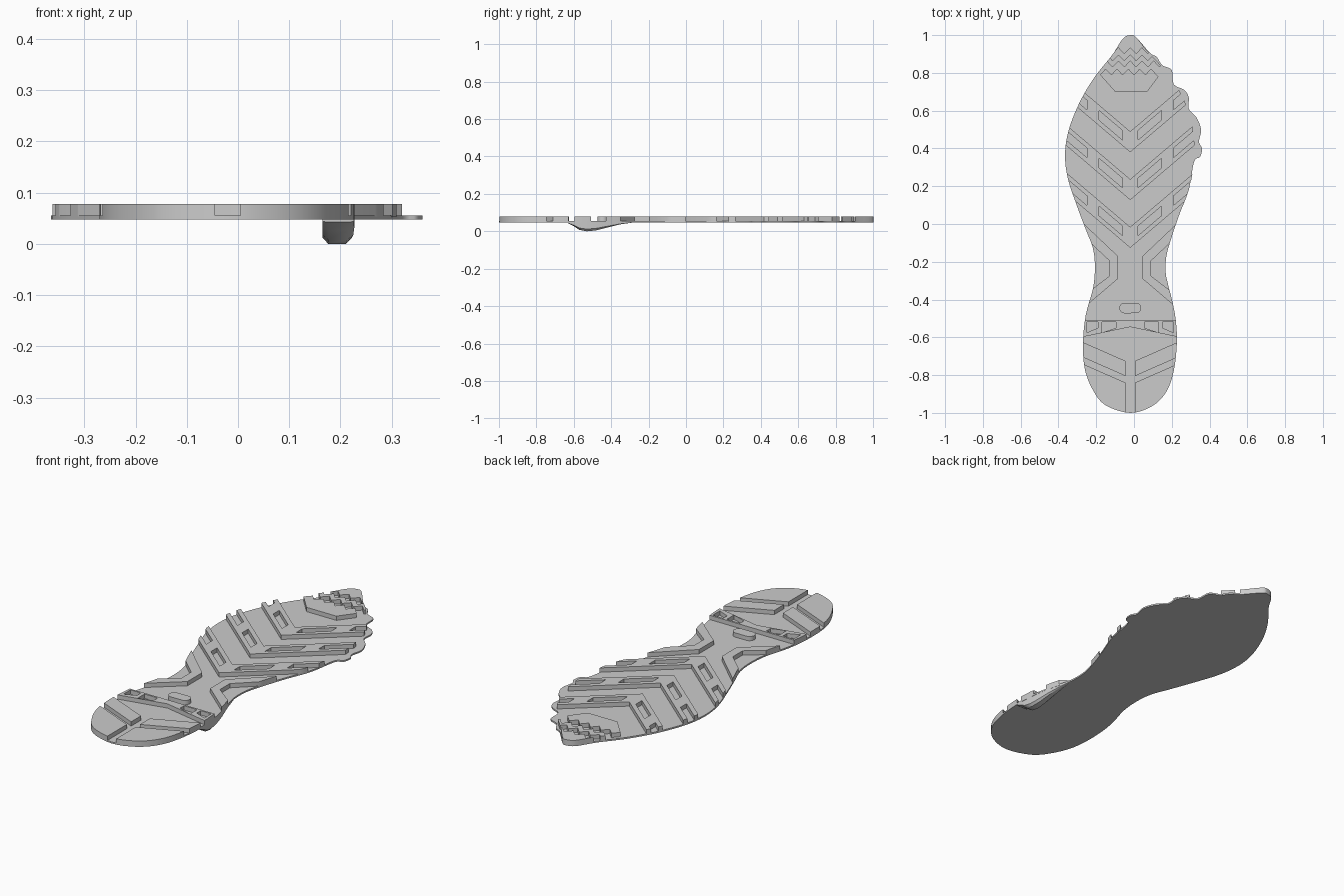
import bpy, bmesh, math

cube = bpy.data.objects.get("Cube")
if cube:
    bpy.data.objects.remove(cube, do_unlink=True)

rubber = bpy.data.materials.new("grey_rubber")
rubber.use_nodes = True
GREY = (0.6, 0.6, 0.6, 1)
rubber.diffuse_color = GREY
rubber.node_tree.nodes["Principled BSDF"].inputs["Base Color"].default_value = GREY

BOTTOM, FLOOR, TOP = 0.048, 0.056, 0.078
MID = -0.02  # centre line of the tread


def finish(name, bm):
    bmesh.ops.recalc_face_normals(bm, faces=bm.faces)
    mesh = bpy.data.meshes.new(name)
    bm.to_mesh(mesh)
    bm.free()
    obj = bpy.data.objects.new(name, mesh)
    bpy.context.collection.objects.link(obj)
    mesh.materials.append(rubber)
    return obj


def prisms(name, outlines, low, high):
    """Extrude flat outlines into closed blocks of one object."""
    bm = bmesh.new()
    for outline in outlines:
        face = bm.faces.new([bm.verts.new((x, y, low)) for x, y in outline])
        new = bmesh.ops.extrude_face_region(bm, geom=[face])["geom"]
        for v in new:
            if isinstance(v, bmesh.types.BMVert):
                v.co.z = high
    return finish(name, bm)


def smooth(points, steps=4):
    """Closed rounded curve through points given in hundredths."""
    out, n = [], len(points)
    for i in range(n):
        a, b, c, d = (points[(i + k) % n] for k in (-1, 0, 1, 2))
        for s in range(steps):
            t = s / steps
            out.append(tuple((2 * q + (r - p) * t + (2 * p - 5 * q + 4 * r - w) * t * t
                              + (3 * q - p - 3 * r + w) * t ** 3) / 200
                             for p, q, r, w in zip(a, b, c, d)))
    return out


def boolean(obj, cutter, mode):
    mod = obj.modifiers.new("cut", "BOOLEAN")
    mod.object, mod.operation, mod.solver = cutter, mode, "EXACT"
    bpy.context.view_layer.objects.active = obj
    bpy.ops.object.modifier_apply(modifier=mod.name)


def mirrored(points):
    return [(2 * MID - x, y) for x, y in points]


# Sole outlines: heel and inner side are shared, outer toe edge differs
inner = [(-2, 100), (-6, 98), (-11.5, 89.5), (-20.7, 78), (-28.5, 65), (-34.5, 50),
         (-36.5, 37), (-35, 24), (-30, 9), (-25.5, -3), (-21.7, -13), (-20.7, -23),
         (-21.7, -34), (-25.5, -48), (-27, -63), (-26, -77), (-21.7, -88), (-15, -96)]
outer = [(-2, -100), (9.5, -96.5), (17, -89), (21, -78), (22.7, -63), (22, -50),
         (19.6, -38), (17, -28), (17, -18), (19.6, -8), (24, 5), (29, 18), (31.8, 33)]
wavy = [(35, 35.5), (36, 40), (34.4, 43.5), (35.5, 50), (33, 56.5), (29, 61), (29, 67),
        (26.5, 71), (21, 74), (20, 81.5), (15, 84), (12, 88.5), (8.5, 90.5), (1, 99)]
plain = [(31.5, 48), (28, 62), (22, 74), (15, 83), (7.5, 91), (1, 99)]

plate = prisms("sole_plate", [smooth(inner + outer + wavy)], BOTTOM, FLOOR)
limit = prisms("tread_limit", [smooth(inner + outer + plain)], 0.03, 0.12)

# Chevron bars of the forefoot, with slots in each arm
bars, slots = [], []


def arm(start, end, y_top, y_bottom, slope=0.85):
    return [(MID + start, y_bottom + start * slope), (MID + end, y_bottom + end * slope),
            (MID + end, y_top + end * slope), (MID + start, y_top + start * slope)]


for row in range(3):
    top = 0.49 - row * 0.253
    low = top - 0.11
    a = arm(0, 0.5, top, low)
    bars.append(a + mirrored(a)[::-1][1:3])
    bars[-1] = [a[0], a[1], a[2], a[3], mirrored(a)[2], mirrored(a)[1]]
    for start, end in ((0.04, 0.165), (0.23, 0.5)):
        slot = arm(start, end, top - 0.03, low + 0.03)
        slots += [slot, mirrored(slot)]


# Toe pad and zigzag strips
def zigzag(y, left, right, teeth):
    return [(left + (right - left) * i / teeth, y + (0.032 if i % 2 else 0))
            for i in range(teeth + 1)]


bars.append([(-0.1, 0.7), (0.07, 0.7), (0.13, 0.78)] + zigzag(0.79, -0.18, 0.12, 10)[::-1])
bars.append(zigzag(0.83, -0.3, 0.26, 18) + zigzag(0.865, -0.3, 0.26, 18)[::-1])
bars.append(zigzag(0.9, -0.3, 0.26, 18) + [(0.26, 1.1), (-0.3, 1.1)])

# Arch braces and heel bars, built on one side and mirrored
arch = [(0.35, 0.1), (0.065, -0.17), (0.065, -0.29), (0.3, -0.49),
        (0.3, -0.42), (0.11, -0.275), (0.11, -0.195), (0.35, 0.03)]
heel_bar = [(0.025, -0.725), (0.4, -0.56), (0.4, -0.64), (0.025, -0.805)]
heel_pad = [(0.025, -0.84), (0.4, -0.675), (0.4, -1.1), (0.025, -1.1)]
for part in (arch, heel_bar, heel_pad):
    side = [(MID + x, y) for x, y in part]
    bars += [side, mirrored(side)]

# Heel cross strip with four windows
bars.append([(-0.4, -0.508), (0.36, -0.508), (0.36, -0.625), (MID, -0.545), (-0.4, -0.625)])
for start, end in ((0.075, 0.15), (0.17, 0.23)):
    window = [(MID + start, -0.518), (MID + end, -0.518),
              (MID + end, -0.575), (MID + start, -0.55)]
    slots += [window, mirrored(window)]

tread = prisms("tread_bars", bars, FLOOR - 0.003, TOP)
cutter = prisms("slot_cutter", slots, 0.03, 0.12)
boolean(tread, limit, "INTERSECT")
boolean(tread, cutter, "DIFFERENCE")
for helper in (limit, cutter):
    bpy.data.objects.remove(helper, do_unlink=True)

# Rounded stud in front of the heel
pill = []
for i in range(24):
    t = math.tau * i / 24
    shift = 0.03 if math.cos(t) > 0 else -0.03
    pill.append((MID + shift + 0.028 * math.cos(t), -0.445 + 0.028 * math.sin(t)))
stud = prisms("arch_stud", [pill], FLOOR - 0.003, TOP)

# Ridge hanging under the outer edge of the heel
profile = [(-63, 17, 22.6), (-60, 11, 22.7), (-57, 3, 22.5), (-53, 0, 22.2), (-48, 2, 21.6),
           (-42, 8, 20.5), (-35, 15, 18.7), (-28, 19, 17.1)]
bm = bmesh.new()
rings = []
for y, z, edge in profile:
    y, z, edge, back = y / 100, z / 400, edge / 100, 0.165
    rise, inset = (BOTTOM - z) * 0.25, (edge - back) * 0.2
    section = [(edge, FLOOR - 0.004), (edge, z + rise), (edge - inset, z),
               (back + inset, z), (back, z + rise), (back, FLOOR - 0.004)]
    rings.append([bm.verts.new((x, y, h)) for x, h in section])
for a, b in zip(rings, rings[1:]):
    for i in range(len(a)):
        j = (i + 1) % len(a)
        bm.faces.new((a[i], a[j], b[j], b[i]))
bm.faces.new(rings[0])
bm.faces.new(rings[-1])
ridge = finish("edge_ridge", bm)

for obj in (plate, tread, stud, ridge):
    bpy.ops.object.select_all(action="DESELECT")
    obj.select_set(True)
    bpy.context.view_layer.objects.active = obj
    bpy.ops.object.shade_smooth_by_angle(angle=math.radians(35))
